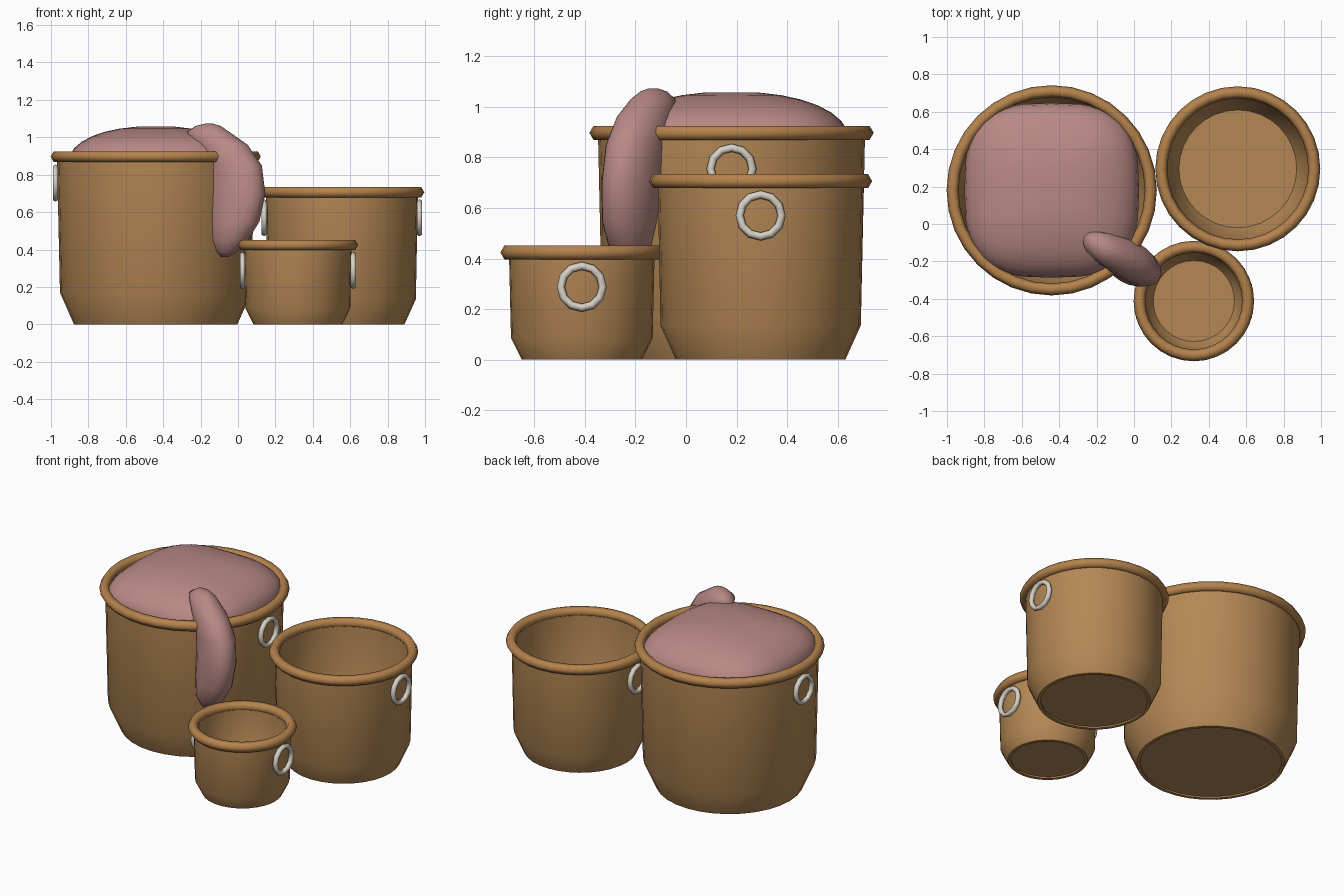
import bpy, bmesh, math
from math import sin, cos, pi

if "Cube" in bpy.data.objects:
    bpy.data.objects.remove(bpy.data.objects["Cube"])


def material(name, rgb):
    m = bpy.data.materials.new(name)
    m.use_nodes = True
    m.diffuse_color = (*rgb, 1)
    m.node_tree.nodes["Principled BSDF"].inputs["Base Color"].default_value = (*rgb, 1)
    return m


TAN = material("basket tan", (0.46, 0.245, 0.09))
RIM = material("rim tan", (0.46, 0.225, 0.072))
PINK = material("dusty pink", (0.48, 0.25, 0.235))
IVORY = material("ivory", (0.68, 0.64, 0.56))


def loft(name, rings, mat, angle=180):
    """Skin a list of equal-length point rings and close both ends."""
    bm = bmesh.new()
    loops = [[bm.verts.new(p) for p in ring] for ring in rings]
    for a, b in zip(loops, loops[1:]):
        n = len(a)
        for i in range(n):
            j = (i + 1) % n
            bm.faces.new((a[i], a[j], b[j], b[i]))
    bm.faces.new(loops[0][::-1])
    bm.faces.new(loops[-1])
    bmesh.ops.recalc_face_normals(bm, faces=bm.faces)
    me = bpy.data.meshes.new(name)
    bm.to_mesh(me)
    bm.free()
    ob = bpy.data.objects.new(name, me)
    bpy.context.collection.objects.link(ob)
    finish(ob, mat, angle)
    return ob


def finish(ob, mat, angle=180):
    ob.data.materials.append(mat)
    bpy.ops.object.select_all(action='DESELECT')
    ob.select_set(True)
    bpy.context.view_layer.objects.active = ob
    if angle < 180:
        bpy.ops.object.shade_smooth_by_angle(angle=math.radians(angle))
    else:
        bpy.ops.object.shade_smooth()


def circle(x, y, r, z, n=32):
    return [(x + r * cos(2 * pi * i / n), y + r * sin(2 * pi * i / n), z) for i in range(n)]


def torus(name, loc, major, minor, segs, mat, rot=(0, 0, 0)):
    bpy.ops.mesh.primitive_torus_add(location=loc, rotation=rot, major_radius=major,
                                     minor_radius=minor, major_segments=segs, minor_segments=6)
    ob = bpy.context.object
    ob.name = name
    finish(ob, mat)


def basket(name, x, y, top, r_top, r_mid, r_base, z_mid, ring_z):
    t = 0.02
    # Shell profile: recessed underside, outer wall, inner wall, floor
    profile = [(r_base - t, 0.01), (r_base - t, 0), (r_base, 0), (r_mid, z_mid),
               (r_top, top), (r_top - t, top), (r_mid - t, z_mid), (r_base - t, t)]
    loft(name + "_body", [circle(x, y, r, z) for r, z in profile], TAN, 35)
    torus(name + "_rim", (x, y, top), r_top + 0.002, 0.032, 32, RIM)
    # Ring handles on both sides
    for side, label in ((1, "left"), (-1, "right")):
        torus(f"{name}_{label}_ring", (x + side * (r_top + 0.008), y, ring_z),
              0.083, 0.016, 12, IVORY, (0, pi / 2, 0))


basket("large_basket", -0.44, 0.18, 0.897, 0.528, 0.512, 0.437, 0.17, 0.755)
basket("medium_basket", 0.555, 0.295, 0.706, 0.407, 0.396, 0.335, 0.135, 0.57)
basket("small_basket", 0.32, -0.412, 0.424, 0.288, 0.28, 0.237, 0.085, 0.288)


def power(v, e):
    return math.copysign(abs(v) ** e, v)


# Large cushion: squarish, domed pillow
rows = []
for k in range(1, 16):
    a = -pi / 2 + pi * k / 16
    r, z = 0.467 * power(cos(a), 0.91), 0.86 + 0.2 * power(sin(a), 0.91)
    rows.append([(-0.44 + r * power(cos(q), 0.66), 0.18 + r * power(sin(q), 0.66), z)
                 for q in (2 * pi * i / 32 for i in range(32))])
loft("large_cushion", rows, PINK)

# Draped cushion: oval sections (height, centre x, centre y, half width, half thickness)
sections = [
    (0.36, -0.07, -0.21, 0.02, 0.015), (0.39, -0.06, -0.215, 0.06, 0.045),
    (0.45, -0.045, -0.22, 0.105, 0.08), (0.55, -0.02, -0.22, 0.145, 0.1),
    (0.7, -0.01, -0.21, 0.17, 0.105), (0.85, -0.025, -0.195, 0.165, 0.105),
    (0.96, -0.095, -0.16, 0.16, 0.095), (1.03, -0.16, -0.13, 0.122, 0.075),
    (1.06, -0.16, -0.128, 0.075, 0.045), (1.073, -0.155, -0.13, 0.025, 0.015)]
ux, uy = cos(-pi / 6), sin(-pi / 6)
loft("draped_cushion",
     [[(cx + a * cos(q) * ux - b * sin(q) * uy, cy + a * cos(q) * uy + b * sin(q) * ux, z)
       for q in (2 * pi * i / 20 for i in range(20))]
      for z, cx, cy, a, b in sections], PINK)
